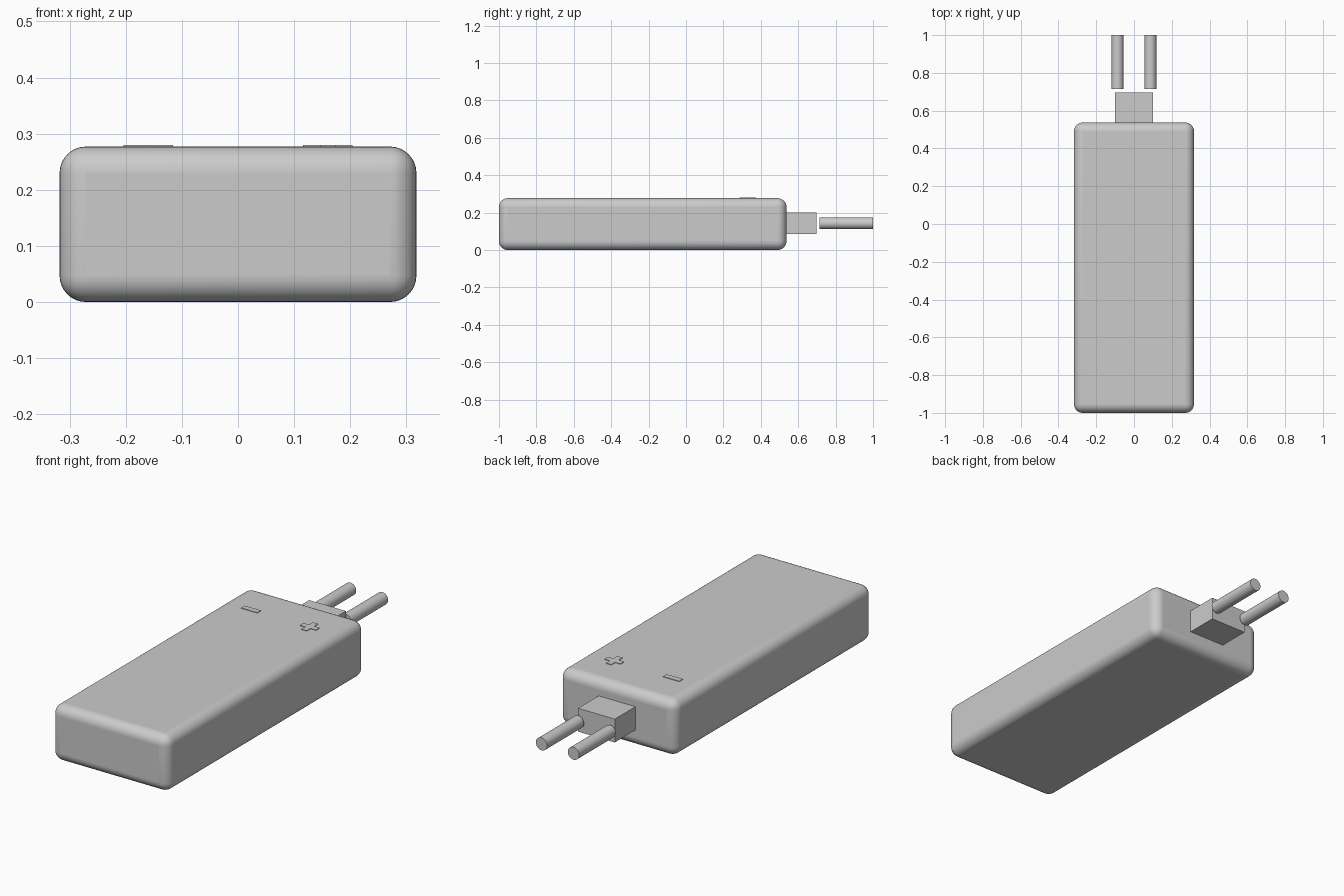
import bpy
import bmesh
import math
from mathutils import Matrix, Vector

cube = bpy.data.objects.get("Cube")
if cube:
    bpy.data.objects.remove(cube, do_unlink=True)

grey = bpy.data.materials.new("plain_grey")
grey.use_nodes = True
colour = (0.6, 0.6, 0.6, 1)
grey.diffuse_color = colour
grey.node_tree.nodes["Principled BSDF"].inputs["Base Color"].default_value = colour


def finish(name, bm):
    bmesh.ops.recalc_face_normals(bm, faces=bm.faces)
    mesh = bpy.data.meshes.new(name)
    bm.to_mesh(mesh)
    bm.free()
    mesh.materials.append(grey)
    obj = bpy.data.objects.new(name, mesh)
    bpy.context.collection.objects.link(obj)
    return obj


def smooth(obj):
    bpy.ops.object.select_all(action='DESELECT')
    obj.select_set(True)
    bpy.context.view_layer.objects.active = obj
    bpy.ops.object.shade_smooth_by_angle(angle=math.radians(35))


def box(name, low, high):
    low, high = Vector(low), Vector(high)
    bm = bmesh.new()
    bmesh.ops.create_cube(bm, size=1)
    bmesh.ops.scale(bm, vec=high - low, verts=bm.verts)
    bmesh.ops.translate(bm, vec=(low + high) / 2, verts=bm.verts)
    return finish(name, bm)


def plate(name, outline, centre, height):
    bm = bmesh.new()
    face = bm.faces.new([bm.verts.new((x, y, 0)) for x, y in outline])
    top = bmesh.ops.extrude_face_region(bm, geom=[face])["geom"]
    bmesh.ops.translate(bm, vec=(0, 0, height),
                        verts=[v for v in top if isinstance(v, bmesh.types.BMVert)])
    bmesh.ops.translate(bm, vec=centre, verts=bm.verts)
    return finish(name, bm)


# Rounded battery casing
casing = box("battery_casing", (-0.318, -1, 0), (0.318, 0.537, 0.277))
bevel = casing.modifiers.new("rounded_edges", 'BEVEL')
bevel.width = 0.047
bevel.segments = 8
smooth(casing)

# Square connector block on the back
box("connector_block", (-0.1, 0.5, 0.085), (0.1, 0.697, 0.2))

# Two lead pins, set just behind the block
for side, name in ((-1, "right_lead"), (1, "left_lead")):
    bm = bmesh.new()
    bmesh.ops.create_cone(bm, cap_ends=True, segments=32, radius1=0.031,
                          radius2=0.031, depth=0.286)
    bmesh.ops.transform(bm, verts=bm.verts,
                        matrix=Matrix.Translation((side * 0.087, 0.857, 0.143))
                        @ Matrix.Rotation(math.pi / 2, 4, 'X'))
    smooth(finish(name, bm))

# Raised polarity marks on the top
a, b = 0.044, 0.014
quarter = [Vector((a, -b)), Vector((a, b)), Vector((b, b))]
cross = [Matrix.Rotation(i * math.pi / 2, 2) @ p for i in range(4) for p in quarter]
bar = [(-a, -b), (a, -b), (a, b), (-a, b)]
plate("plus_mark", cross, (0.16, 0.33, 0.274), 0.006)
plate("minus_mark", bar, (-0.16, 0.33, 0.274), 0.006)
